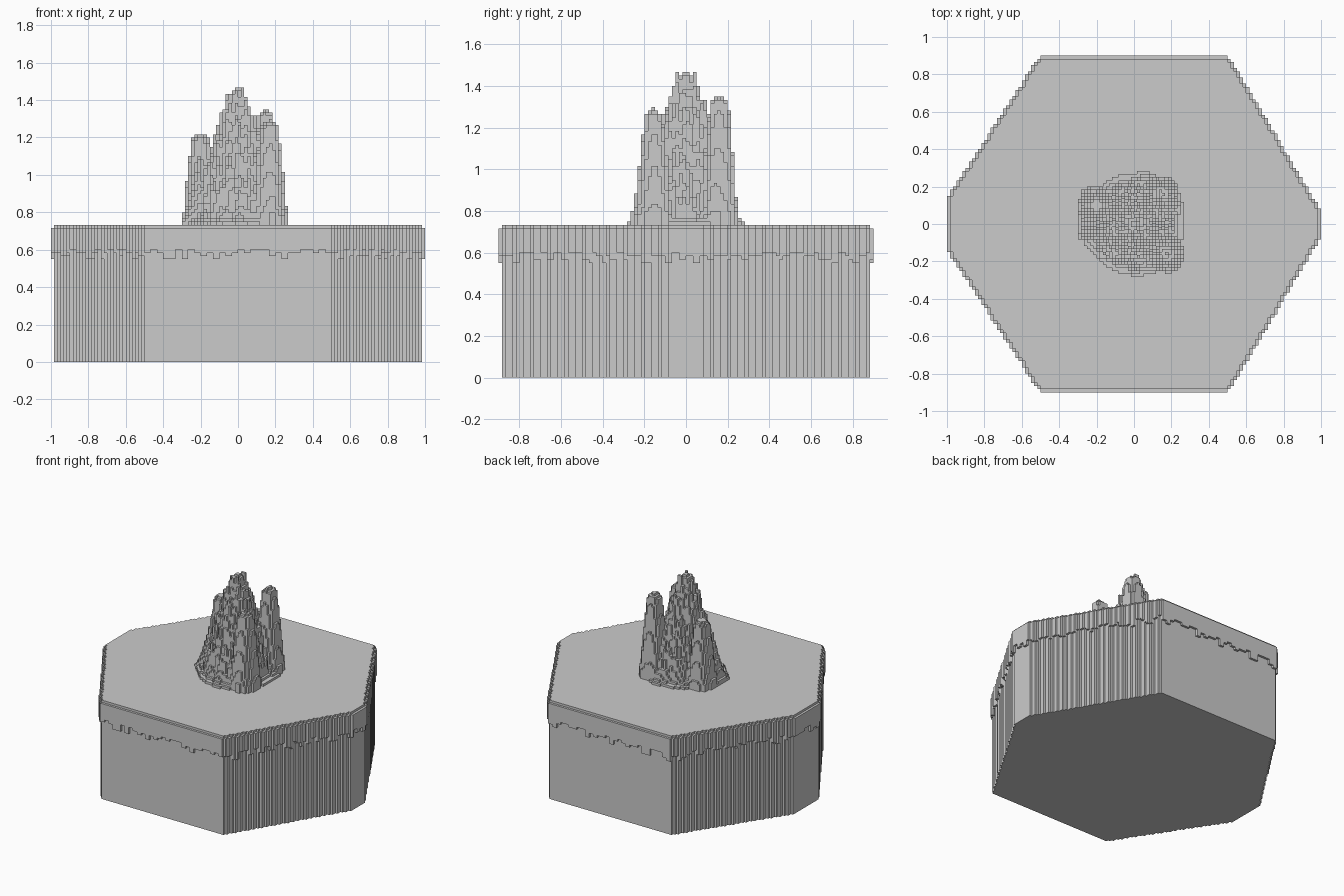
import bpy
import bmesh
import math
import random
from mathutils import Vector, noise

random.seed(4)
V = 1 / 60            # size of one block
TOP = 44              # plate height in blocks

cube = bpy.data.objects.get("Cube")
if cube:
    bpy.data.objects.remove(cube, do_unlink=True)

grey = bpy.data.materials.new("stone_grey")
grey.use_nodes = True
grey.diffuse_color = (0.6, 0.6, 0.6, 1)
grey.node_tree.nodes["Principled BSDF"].inputs["Base Color"].default_value = (0.6, 0.6, 0.6, 1)


def build_columns(name, cells):
    """Make block columns from {(i, j): (low, high)}, skipping hidden walls."""
    bm = bmesh.new()

    def quad(points):
        bm.faces.new([bm.verts.new(Vector(p) * V) for p in points])

    for (i, j), (lo, hi) in cells.items():
        corners = [(i, j), (i + 1, j), (i + 1, j + 1), (i, j + 1)]
        quad([(x, y, hi) for x, y in corners])
        quad([(x, y, lo) for x, y in reversed(corners)])
        for k, step in enumerate([(0, -1), (1, 0), (0, 1), (-1, 0)]):
            a, b = corners[k], corners[(k + 1) % 4]
            n_lo, n_hi = cells.get((i + step[0], j + step[1]), (hi, hi))
            for z0, z1 in ((lo, min(hi, n_lo)), (max(lo, n_hi), hi)):
                if z1 > z0:
                    quad([(*a, z0), (*b, z0), (*b, z1), (*a, z1)])
    bmesh.ops.remove_doubles(bm, verts=bm.verts, dist=V / 20)
    bmesh.ops.dissolve_limit(bm, angle_limit=0.01, verts=bm.verts, edges=bm.edges)
    mesh = bpy.data.meshes.new(name)
    bm.to_mesh(mesh)
    bm.free()
    mesh.materials.append(grey)
    obj = bpy.data.objects.new(name, mesh)
    bpy.context.collection.objects.link(obj)
    return obj


# Hexagonal body with blunted side points
def half_width(y, tip):
    t = (0.883 - abs(y)) / (0.883 - tip)
    return 0.5 + 0.483 * min(1, t)


body = {}
for j in range(-53, 53):
    y = (j + 0.5) * V
    left = round(half_width(y, 0.137) / V)
    right = round(half_width(y, 0.068) / V)
    for i in range(-left, right):
        body[i, j] = (0, TOP)
build_columns("hex_body", body)

# Overhanging rim, one block wide, with a ragged lower edge
rim = {}
for i, j in body:
    for di, dj in ((1, 0), (-1, 0), (0, 1), (0, -1)):
        cell = (i + di, j + dj)
        if cell not in body:
            rim[cell] = None
drips = {}
for i, j in rim:
    key = (i // 2, j // 2)
    drips.setdefault(key, random.choice((33, 34, 35, 35, 36, 36)))
    rim[i, j] = (drips[key], TOP - 1)
build_columns("ragged_rim", rim)


# Rock: one main peak and three side pinnacles
def interpolate(profile, r):
    for (r0, h0), (r1, h1) in zip(profile, profile[1:]):
        if r <= r1:
            return h0 + (h1 - h0) * (r - r0) / (r1 - r0)
    return 0


PEAK = [(0, 1.475), (0.05, 1.42), (0.1, 1.27), (0.15, 1.06), (0.2, 0.9),
        (0.24, 0.77), (0.275, 0.74)]
PINNACLE = [(0, 1), (0.045, 0.93), (0.065, 0.6), (0.09, 0.15), (0.11, 0)]
pinnacles = [(0.145, 0.16, 1.36), (0.17, -0.155, 1.30), (-0.2, 0.1, 1.23)]

rock = {}
for i in range(-18, 17):
    for j in range(-17, 17):
        x, y = (i + 0.5) * V, (j + 0.5) * V
        rough = noise.noise(Vector((x * 14, y * 14, 2)))
        r = math.hypot(x, y)
        lobes = 1 + 0.05 * math.cos(3 * math.atan2(y, x) + math.pi)
        h = interpolate(PEAK, r / lobes * (1 + 0.08 * rough))
        if 0.03 < r < 0.22:
            h += random.uniform(-0.06, 0.04)
        for px, py, top in pinnacles:
            d = math.hypot(x - px, y - py) * (1 + 0.15 * rough)
            if d < 0.1:
                h = max(h, 0.74 + (top - 0.74) * interpolate(PINNACLE, d))
        # Small foot ridge towards the left tip
        if x < -0.2 and abs(y) < 0.08:
            h = max(h, 0.74 + 4 * (x + 0.3) * (1 - abs(y) / 0.1))
        blocks = round(h / V)
        if blocks > TOP:
            rock[i, j] = (TOP, blocks)
        elif r < 0.27:
            rock[i, j] = (TOP, TOP + 1)
build_columns("rock_spire", rock)
